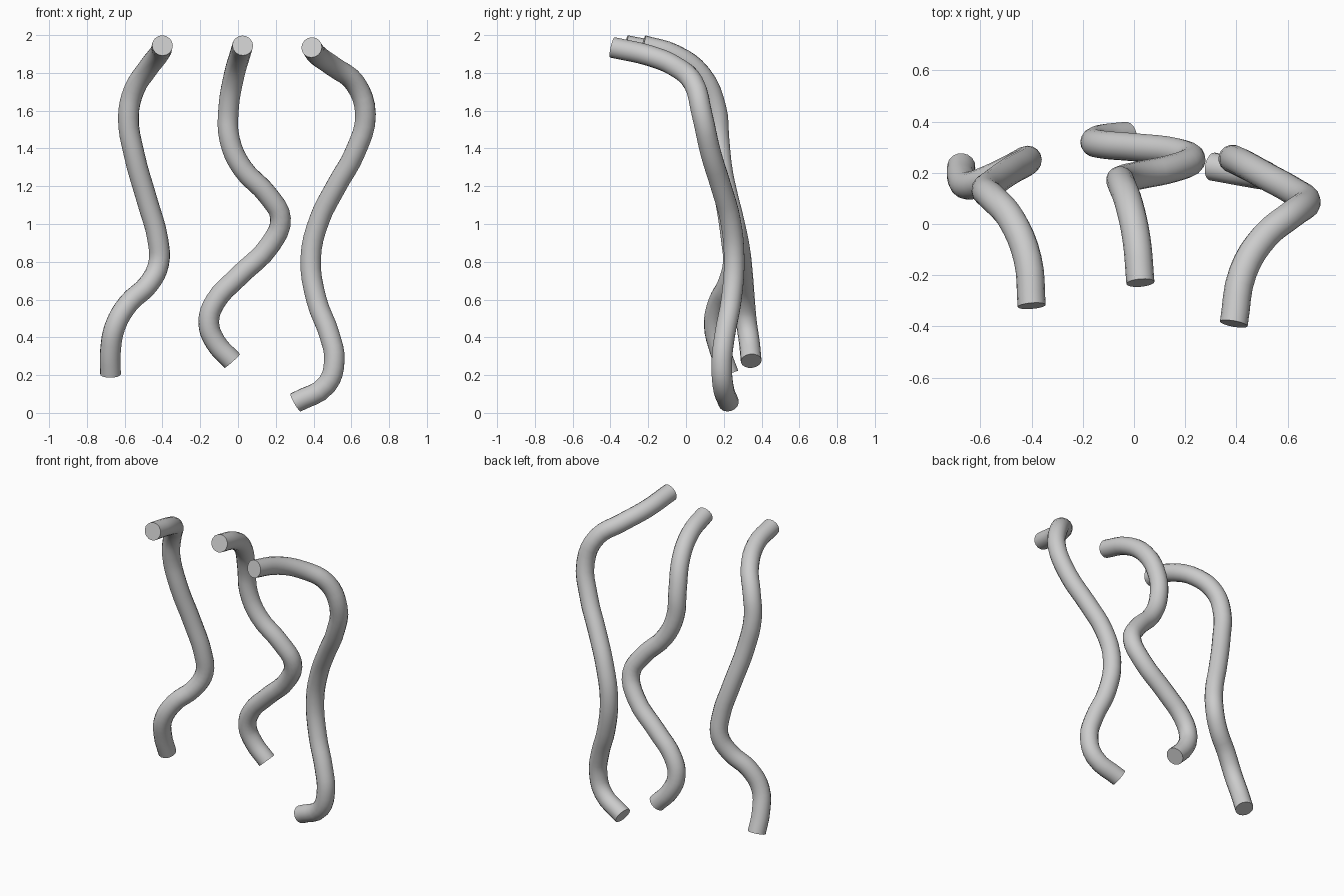
import bpy
import math

RADIUS = 0.055


def tube(name, path):
    """Round capped tube swept along a smooth path."""
    cu = bpy.data.curves.new(name, 'CURVE')
    cu.dimensions = '3D'
    cu.resolution_u = 4
    cu.bevel_depth = RADIUS
    cu.bevel_resolution = 6
    cu.use_fill_caps = True
    sp = cu.splines.new('BEZIER')
    sp.bezier_points.add(len(path) - 1)
    for bp, co in zip(sp.bezier_points, path):
        bp.co = co
        bp.handle_left_type = bp.handle_right_type = 'AUTO'
    ob = bpy.data.objects.new(name, cu)
    bpy.context.collection.objects.link(ob)
    bpy.ops.object.select_all(action='DESELECT')
    ob.select_set(True)
    bpy.context.view_layer.objects.active = ob
    bpy.ops.object.convert(target='MESH')
    bpy.ops.object.shade_smooth_by_angle(angle=math.radians(40))


# left strand
tube("left_tube", [
    (-0.40, -0.32, 1.945), (-0.415, -0.14, 1.905), (-0.48, 0.02, 1.82),
    (-0.55, 0.10, 1.71), (-0.58, 0.13, 1.57), (-0.55, 0.16, 1.37),
    (-0.48, 0.21, 1.12), (-0.425, 0.24, 0.92), (-0.42, 0.25, 0.79),
    (-0.475, 0.22, 0.68), (-0.58, 0.17, 0.58), (-0.65, 0.15, 0.46),
    (-0.675, 0.18, 0.33), (-0.675, 0.225, 0.205)])

# middle strand
tube("middle_tube", [
    (0.025, -0.23, 1.945), (0.01, -0.06, 1.895), (-0.02, 0.08, 1.79),
    (-0.05, 0.16, 1.61), (-0.045, 0.175, 1.45), (0.02, 0.19, 1.30),
    (0.16, 0.22, 1.15), (0.225, 0.25, 1.03), (0.17, 0.28, 0.89),
    (0.0, 0.30, 0.72), (-0.12, 0.31, 0.59), (-0.155, 0.32, 0.48),
    (-0.12, 0.335, 0.375), (-0.03, 0.345, 0.275)])

# right strand
tube("right_tube", [
    (0.39, -0.39, 1.935), (0.425, -0.19, 1.89), (0.51, -0.05, 1.83),
    (0.62, 0.04, 1.745), (0.675, 0.085, 1.58), (0.62, 0.13, 1.38),
    (0.52, 0.185, 1.20), (0.43, 0.235, 1.02), (0.385, 0.255, 0.82),
    (0.415, 0.24, 0.60), (0.485, 0.205, 0.41), (0.51, 0.19, 0.28),
    (0.47, 0.195, 0.15), (0.305, 0.225, 0.055)])
